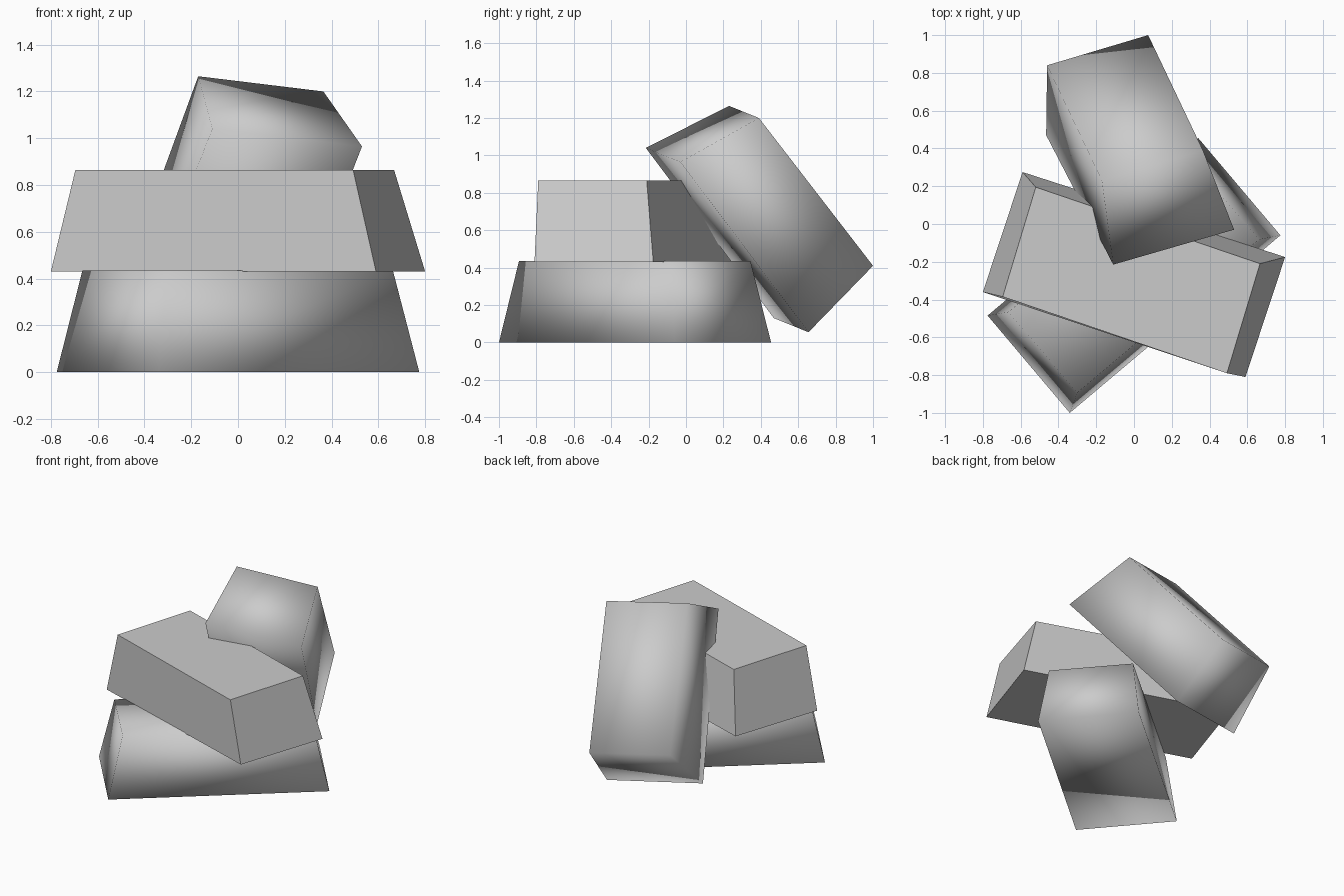
import bpy
import bmesh
from mathutils import Vector

cube = bpy.data.objects.get("Cube")
if cube:
    bpy.data.objects.remove(cube, do_unlink=True)

# Plain grey metal
metal = bpy.data.materials.new("grey_metal")
metal.use_nodes = True
GREY = (0.6, 0.6, 0.6, 1)
metal.diffuse_color = GREY
metal.node_tree.nodes["Principled BSDF"].inputs["Base Color"].default_value = GREY


def parallelogram(corner, along, across):
    """Four corners of a face, from one corner and its two edges."""
    c, a, b = Vector(corner), Vector(along), Vector(across)
    return [c, c + a, c + a + b, c + b]


def bar(name, base, top, smooth):
    """Tapered ingot between a large base face and a smaller top face."""
    bm = bmesh.new()
    low = [bm.verts.new(p) for p in parallelogram(*base)]
    high = [bm.verts.new(p) for p in parallelogram(*top)]
    bm.faces.new(low[::-1])
    bm.faces.new(high)
    for i in range(4):
        j = (i + 1) % 4
        bm.faces.new((low[i], low[j], high[j], high[i]))
    bmesh.ops.recalc_face_normals(bm, faces=bm.faces)
    for face in bm.faces:
        face.smooth = smooth
    mesh = bpy.data.meshes.new(name)
    bm.to_mesh(mesh)
    bm.free()
    mesh.materials.append(metal)
    obj = bpy.data.objects.new(name, mesh)
    bpy.context.collection.objects.link(obj)
    return obj


# Bar lying on the ground
bar("bottom_bar",
    ((-0.34, -1.0, 0), (1.115, 0.94, 0), (-0.435, 0.515, 0)),
    ((-0.30, -0.893, 0.435), (0.962, 0.811, 0), (-0.365, 0.427, 0)), True)

# Bar laid across it, with one upright long side
bar("middle_bar",
    ((-0.80, -0.36, 0.43), (1.39, -0.45, 0), (0.21, 0.635, 0)),
    ((-0.695, -0.385, 0.865), (1.187, -0.405, 0), (0.175, 0.58, 0)), False)

# Bar leaning against the pile at the back
bar("leaning_bar",
    ((-0.11, -0.215, 1.04), (0.64, 0.185, -0.075), (-0.355, 0.685, -0.91)),
    ((-0.17, 0.23, 1.265), (0.535, 0.16, -0.065), (-0.29, 0.61, -0.79)), True)
